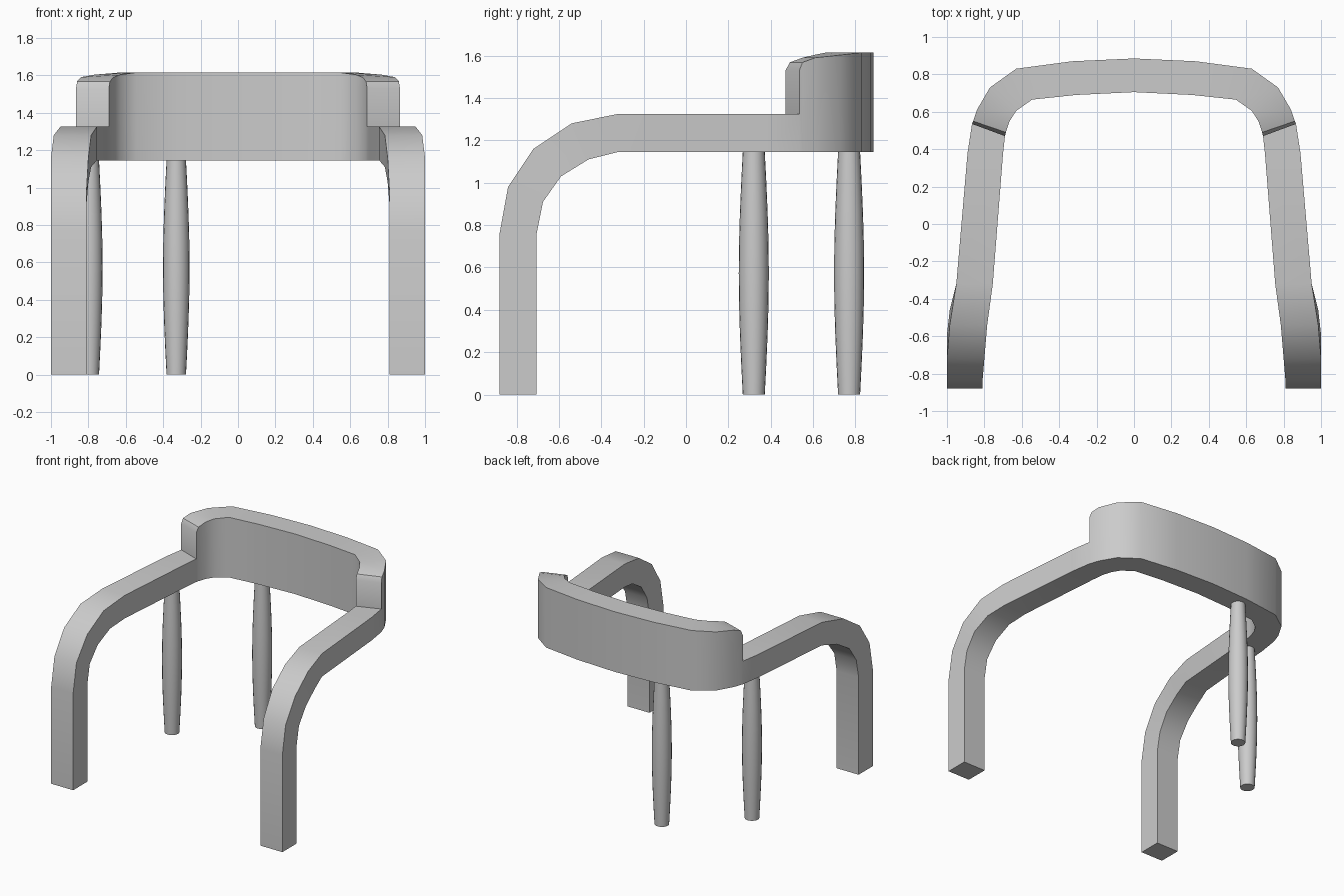
import bpy
import bmesh
import math

cube = bpy.data.objects.get("Cube")
if cube:
    bpy.data.objects.remove(cube, do_unlink=True)

# One grey material for everything
grey = bpy.data.materials.new("plain grey")
grey.use_nodes = True
colour = (0.6, 0.6, 0.6, 1.0)
grey.diffuse_color = colour
grey.node_tree.nodes["Principled BSDF"].inputs["Base Color"].default_value = colour

RAIL_BOTTOM = 1.145
ARM_TOP = 1.325


def add_object(name, bm, angle):
    """Turn a bmesh into a smooth shaded object that keeps its sharp edges."""
    bmesh.ops.recalc_face_normals(bm, faces=bm.faces)
    mesh = bpy.data.meshes.new(name)
    bm.to_mesh(mesh)
    bm.free()
    mesh.materials.append(grey)
    obj = bpy.data.objects.new(name, mesh)
    bpy.context.collection.objects.link(obj)
    bpy.ops.object.select_all(action="DESELECT")
    obj.select_set(True)
    bpy.context.view_layer.objects.active = obj
    bpy.ops.object.shade_smooth_by_angle(angle=math.radians(angle))
    return obj


def leg_section(outer_x, inner_x, top, bottom):
    """Four corners of a cut through the bent front leg."""
    return [(outer_x, *top), (inner_x, *top), (inner_x, *bottom), (outer_x, *bottom)]


def rail_section(outer, inner, top):
    """Four corners of an upright cut through the arm or backrest."""
    return [(*outer, top), (*inner, top), (*inner, RAIL_BOTTOM), (*outer, RAIL_BOTTOM)]


# Front leg bending up into the arm
sections = [
    leg_section(1, .81, (-.88, 0), (-.705, 0)),
    leg_section(1, .81, (-.88, .76), (-.705, .76)),
    leg_section(1, .81, (-.84, .98), (-.675, .91)),
    leg_section(1, .80, (-.72, 1.16), (-.59, 1.03)),
    leg_section(.985, .785, (-.54, 1.28), (-.46, 1.11)),
    leg_section(.95, .755, (-.32, ARM_TOP), (-.32, RAIL_BOTTOM)),
]

# Arm, step at the backrest end, rounded shoulder, then round to the centre
sections += [
    rail_section(outer, inner, top)
    for outer, inner, top in [
        ((.89, .38), (.70, .38), ARM_TOP),
        ((.866, .535), (.69, .47), ARM_TOP),
        ((.866, .535), (.69, .47), 1.53),
        ((.86, .55), (.685, .49), 1.568),
        ((.84, .61), (.665, .55), 1.59),
        ((.77, .73), (.63, .605), 1.603),
        ((.63, .83), (.545, .665), 1.615),
        ((.33, .87), (.31, .69), 1.615),
        ((0, .885), (0, .705), 1.615),
    ]
]

# Skin the sections into the left half, then mirror it
bm = bmesh.new()
rings = [[bm.verts.new(corner) for corner in section] for section in sections]
for ring, following in zip(rings, rings[1:]):
    for i in range(4):
        j = (i + 1) % 4
        bm.faces.new((ring[i], ring[j], following[j], following[i]))
bm.faces.new(rings[0])
bmesh.ops.remove_doubles(bm, verts=bm.verts, dist=0.0001)
bmesh.ops.dissolve_degenerate(bm, edges=bm.edges, dist=0.0001)
frame = add_object("arm_and_back_frame", bm, 32)
mirror = frame.modifiers.new("mirror", "MIRROR")
mirror.use_clip = True


# Turned spindle legs, thickest in the middle
def add_spindle(name, x, y, sides=20, steps=8):
    bm = bmesh.new()
    rings = []
    for step in range(steps + 1):
        t = step / steps
        radius = .052 + .019 * math.sin(math.pi * t)
        rings.append([
            bm.verts.new((x + radius * math.cos(math.tau * k / sides),
                          y + radius * math.sin(math.tau * k / sides),
                          RAIL_BOTTOM * t))
            for k in range(sides)
        ])
    for low, high in zip(rings, rings[1:]):
        for k in range(sides):
            n = (k + 1) % sides
            bm.faces.new((low[k], low[n], high[n], high[k]))
    bm.faces.new(rings[0])
    bm.faces.new(rings[-1])
    add_object(name, bm, 32)


add_spindle("right_arm_spindle", -.795, .32)
add_spindle("right_back_spindle", -.33, .77)
